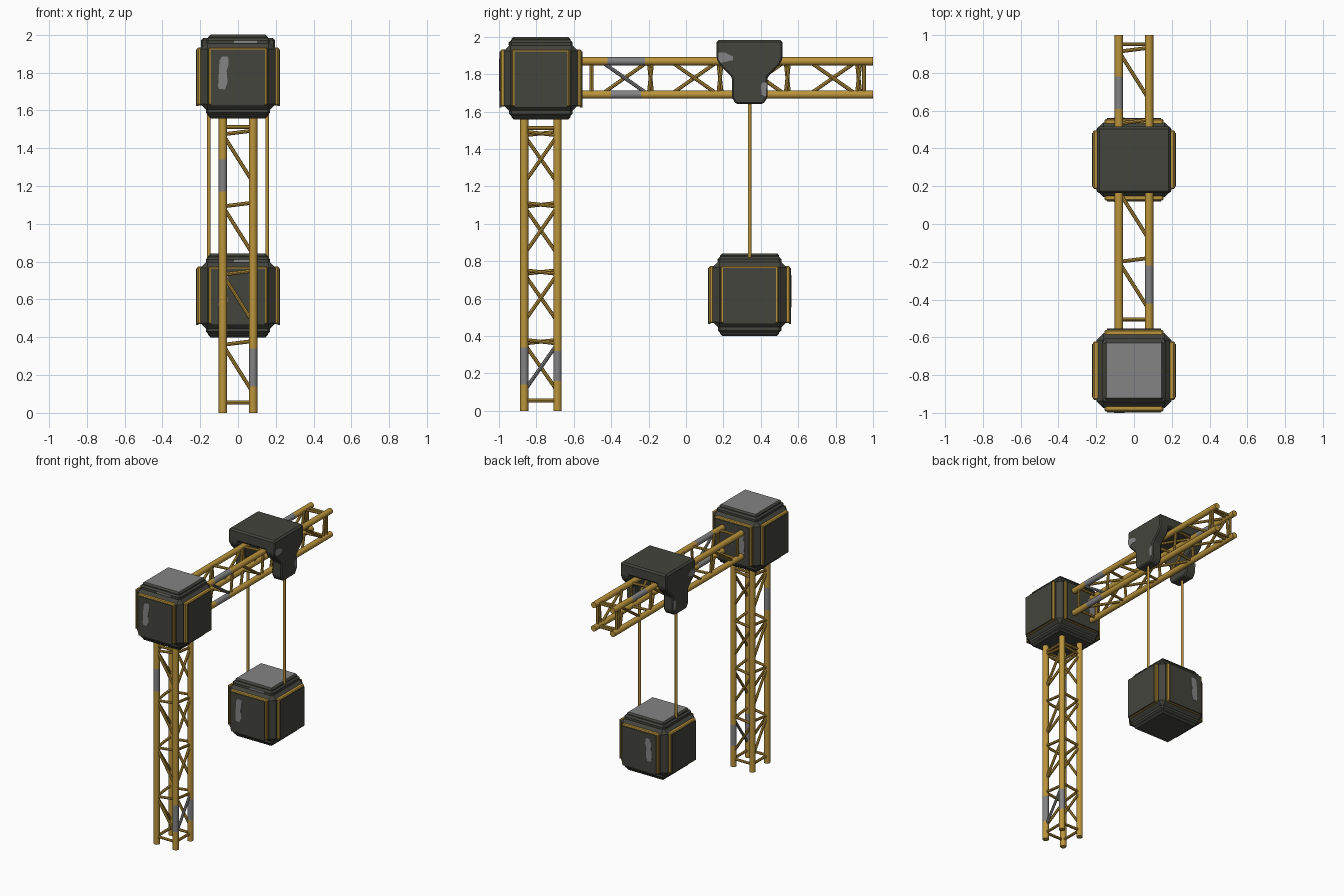
import bpy, bmesh, math
from mathutils import Vector, Matrix

if "Cube" in bpy.data.objects:
    bpy.data.objects.remove(bpy.data.objects["Cube"])


def material(name, col):
    m = bpy.data.materials.new(name)
    m.diffuse_color = (*col, 1)
    m.use_nodes = True
    m.node_tree.nodes["Principled BSDF"].inputs["Base Color"].default_value = m.diffuse_color
    return m


YELLOW = material("ochre yellow", (0.50, 0.30, 0.045))
DARK = material("dark olive grey", (0.056, 0.058, 0.046))
GREY = material("worn grey", (0.23, 0.23, 0.23))
MATS = [YELLOW, DARK, GREY]
Y, D, G = 0, 1, 2


def finish(bm, name, smooth=False):
    bmesh.ops.recalc_face_normals(bm, faces=bm.faces)
    me = bpy.data.meshes.new(name)
    bm.to_mesh(me)
    bm.free()
    for m in MATS:
        me.materials.append(m)
    ob = bpy.data.objects.new(name, me)
    bpy.context.collection.objects.link(ob)
    if smooth:
        bpy.context.view_layer.objects.active = ob
        ob.select_set(True)
        bpy.ops.object.shade_smooth_by_angle(angle=math.radians(40))
        ob.select_set(False)
    return ob


def box(bm, lo, hi, mat, bevel=0.0, mtx=None):
    part = bmesh.new()
    lo, hi = Vector(lo), Vector(hi)
    bmesh.ops.create_cube(part, size=1, matrix=Matrix.Translation((lo + hi) / 2) @ Matrix.Diagonal((*(hi - lo), 1)))
    if bevel:
        bmesh.ops.bevel(part, geom=part.edges[:], offset=bevel, segments=1, affect='EDGES')
    merge(bm, part, mat, mtx)


def prism(bm, pts, x0, x1, mat, bevel=0.0, mtx=None):
    """Extrude a (y, z) outline along x."""
    part = bmesh.new()
    f = part.faces.new([part.verts.new((x0, y, z)) for y, z in pts])
    r = bmesh.ops.extrude_face_region(part, geom=[f])
    for v in r["geom"]:
        if isinstance(v, bmesh.types.BMVert):
            v.co.x = x1
    if bevel:
        bmesh.ops.recalc_face_normals(part, faces=part.faces)
        bmesh.ops.bevel(part, geom=part.edges[:], offset=bevel, segments=1, affect='EDGES')
    merge(bm, part, mat, mtx)


def merge(bm, part, mat, mtx):
    for f in part.faces:
        f.material_index = mat
    if mtx:
        part.transform(mtx)
    me = bpy.data.meshes.new("tmp")
    part.to_mesh(me)
    part.free()
    bm.from_mesh(me)
    bpy.data.meshes.remove(me)


def tube(bm, pts, r, mats, sides=12):
    """Capped straight tube through pts, one colour per segment."""
    pts = [Vector(p) for p in pts]
    q = (pts[-1] - pts[0]).to_track_quat('Z', 'Y')
    ring = [q @ Vector((r * math.cos(2 * math.pi * i / sides), r * math.sin(2 * math.pi * i / sides), 0))
            for i in range(sides)]
    rings = [[bm.verts.new(p + o) for o in ring] for p in pts]
    for k, m in enumerate(mats):
        for i in range(sides):
            j = (i + 1) % sides
            bm.faces.new((rings[k][i], rings[k][j], rings[k + 1][j], rings[k + 1][i])).material_index = m
    bm.faces.new(rings[0]).material_index = mats[0]
    bm.faces.new(rings[-1]).material_index = mats[-1]


# Lattice truss, used for the tower and, turned forward, for the jib
HX, HY, LENGTH = 0.08, 0.089, 1.56


def truss(name):
    bm = bmesh.new()
    worn = {(1, -1): (0.14, 0.34), (1, 1): (0.16, 0.32), (-1, -1): (1.17, 1.34)}
    for sx in (-1, 1):
        for sy in (-1, 1):
            cuts = worn.get((sx, sy), ())
            zs = [0, *cuts, LENGTH]
            tube(bm, [(sx * HX, sy * HY, z) for z in zs], 0.022, [Y, G, Y] if cuts else [Y])
    # each face: corner where the diagonal is high, corner where it is low
    faces = [((-1, -1), (1, -1)), ((-1, 1), (1, 1)), ((1, 1), (1, -1)), ((-1, -1), (-1, 1))]
    for n, (h, l) in enumerate(faces):
        hi = Vector((h[0] * HX, h[1] * HY, 0))
        lo = Vector((l[0] * HX, l[1] * HY, 0))
        up = lambda z: Vector((0, 0, z))
        for z in (0.055, 1.512):
            tube(bm, [hi + up(z), lo + up(z)], 0.010, [Y], 8)
        for i, b in enumerate((0.37, 0.742, 1.102, 1.483)):
            tube(bm, [hi + up(b - 0.01), lo + up(b + 0.01)], 0.010, [Y], 8)
            tube(bm, [hi + up(b - 0.01), lo + up(b - 0.265)], 0.010, [G if i == 0 and n == 2 else Y], 8)
    return finish(bm, name, True)


tower = truss("tower_truss")
tower.location = (0, -0.776, 0)
jib = truss("jib_truss")
jib.rotation_euler = (-math.pi / 2, 0, 0)
jib.location = (0, -0.56, 1.78)


# Armoured block, used for the tower head and the hanging load
def block(name, loc):
    bm = bmesh.new()
    box(bm, (-0.198, -0.198, -0.182), (0.198, 0.198, 0.182), D, 0.036)
    for s in (-1, 1):
        for h, z in ((0.17, 0.203), (0.158, 0.221)):
            box(bm, (-h, -h, min(0, s * z)), (h, h, max(0, s * z)), D, 0.012)
    # grey lid on top
    for f in bm.faces:
        f.normal_update()
        if f.normal.z > 0.9 and f.calc_center_median().z > 0.19:
            f.material_index = G
    # four side panels: yellow frame with a dark plate
    for k in range(4):
        rot = Matrix.Rotation(k * math.pi / 2, 4, 'Z')
        box(bm, (-0.155, -0.216, -0.152), (0.155, -0.18, 0.153), Y, 0.006, rot)
        box(bm, (-0.142, -0.222, -0.156), (0.142, -0.21, 0.143), D, 0, rot)
    # worn patch on front and back plates, and on the lid rim
    patch = [(-0.105, -0.05), (-0.098, 0.085), (-0.085, 0.106), (-0.052, 0.106), (-0.05, 0.06),
             (-0.06, 0.03), (-0.055, -0.03), (-0.068, -0.068), (-0.1, -0.066)]
    to_front = Matrix(((0, 1, 0, 0), (1, 0, 0, 0), (0, 0, 1, 0), (0, 0, 0, 1)))
    for y in (-0.2235, 0.2215):
        prism(bm, patch, y, y + 0.002, G, 0, to_front)
    box(bm, (-0.02, -0.172, 0.178), (0.1, -0.165, 0.191), G)
    ob = finish(bm, name)
    ob.location = loc


block("tower_head", (0, -0.776, 1.779))
block("hanging_load", (0, 0.34, 0.621))

# Trolley: top slab with an arm on each side of the jib
bm = bmesh.new()
box(bm, (-0.195, 0.164, 1.895), (0.195, 0.516, 1.984), D, 0.012)
arm = [(0.164, 1.975), (0.164, 1.882), (0.178, 1.852), (0.245, 1.785), (0.245, 1.675), (0.268, 1.64),
       (0.412, 1.64), (0.436, 1.675), (0.436, 1.785), (0.502, 1.852), (0.516, 1.882), (0.516, 1.975)]
for s in (-1, 1):
    a, b = sorted((s * 0.115, s * 0.195))
    prism(bm, arm, a, b, D, 0.008)
    # worn edges
    a, b = sorted((s * 0.19, s * 0.1965))
    prism(bm, [(0.170, 1.915), (0.170, 1.88), (0.185, 1.86), (0.25, 1.875), (0.25, 1.895), (0.21, 1.915)], a, b, G)
    prism(bm, [(0.40, 1.74), (0.405, 1.69), (0.43, 1.68), (0.433, 1.755), (0.41, 1.755)], a, b, G)
finish(bm, "trolley")

# Hoist ropes
bm = bmesh.new()
for s in (-1, 1):
    tube(bm, [(s * 0.154, 0.34, 0.80), (s * 0.154, 0.34, 1.65)], 0.0095, [Y])
finish(bm, "hoist_ropes", True)
